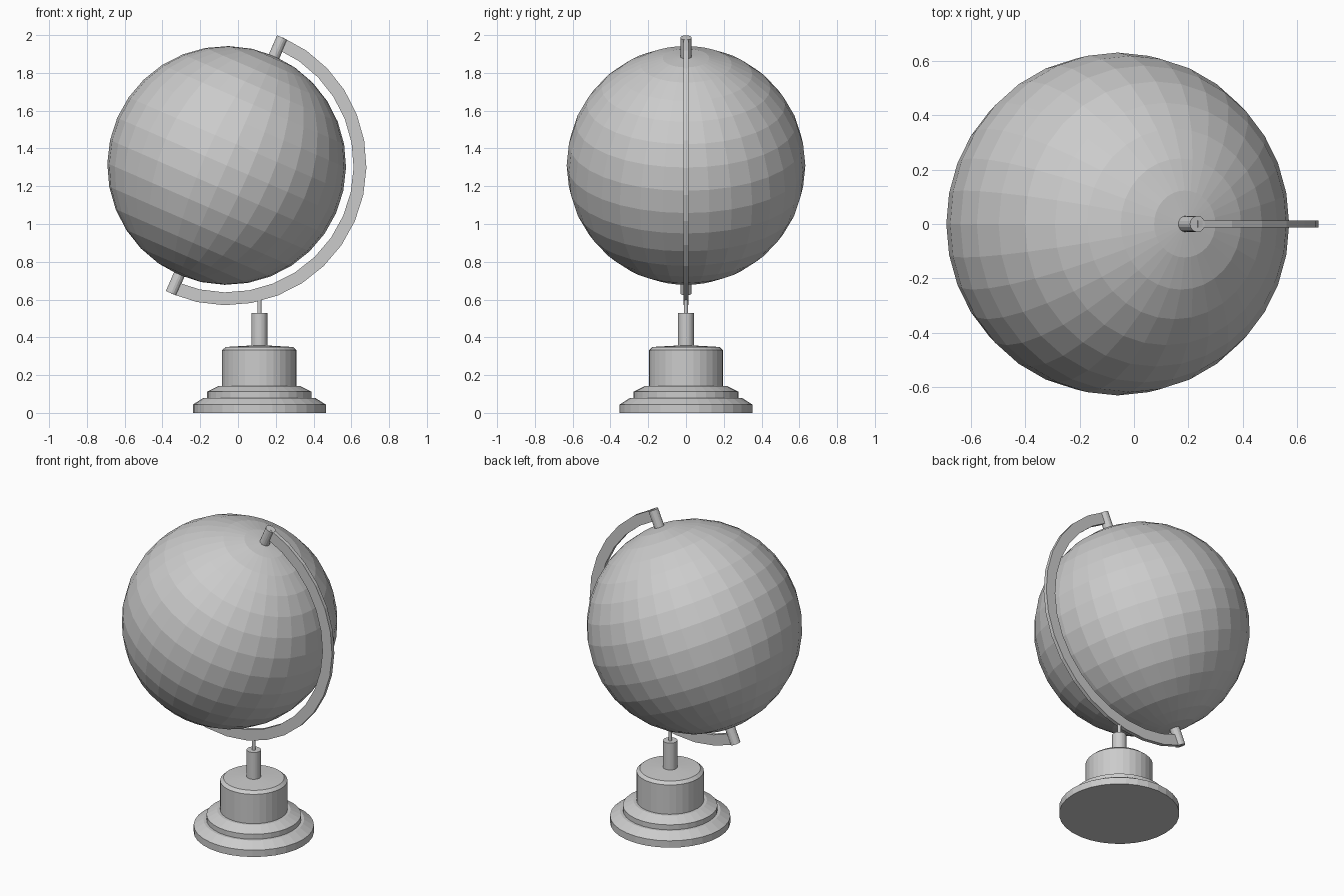
import bpy, bmesh
from math import sin, cos, pi, radians
from mathutils import Matrix, Vector

if "Cube" in bpy.data.objects:
    bpy.data.objects.remove(bpy.data.objects["Cube"])

TILT = radians(23.5)
CENTER = Vector((-0.06, 0, 1.31))
BASE_X = 0.113
TILTED = Matrix.Translation(CENTER) @ Matrix.Rotation(TILT, 4, 'Y')


def finish(name, bm, matrix):
    bmesh.ops.recalc_face_normals(bm, faces=bm.faces[:])
    mesh = bpy.data.meshes.new(name)
    bm.to_mesh(mesh)
    bm.free()
    obj = bpy.data.objects.new(name, mesh)
    obj.matrix_world = matrix
    bpy.context.collection.objects.link(obj)
    return obj


def bridge(bm, rings):
    """Join successive closed vertex rings and cap both ends."""
    for a, b in zip(rings, rings[1:]):
        n = len(a)
        for i in range(n):
            j = (i + 1) % n
            bm.faces.new((a[i], a[j], b[j], b[i]))
    bm.faces.new(rings[0][::-1])
    bm.faces.new(rings[-1])


def lathe(name, profile, sides, matrix):
    bm = bmesh.new()
    bridge(bm, [[bm.verts.new((r * cos(2 * pi * i / sides), r * sin(2 * pi * i / sides), z))
                 for i in range(sides)] for r, z in profile])
    return finish(name, bm, matrix)


# Globe ball, tilted on its axis
bm = bmesh.new()
bmesh.ops.create_uvsphere(bm, u_segments=32, v_segments=16, radius=0.632)
finish("globe_ball", bm, TILTED)

# Half-ring holder from pole to pole
bm = bmesh.new()
rings = []
for k in range(17):
    a = pi * k / 16
    rings.append([bm.verts.new((r * sin(a), y, r * cos(a)))
                  for r, y in ((0.672, -0.012), (0.74, -0.012), (0.74, 0.012), (0.672, 0.012))])
bridge(bm, rings)
finish("meridian_arm", bm, TILTED)

# Axis pins at both poles
for name, s in (("top_pin", 1), ("bottom_pin", -1)):
    lathe(name, [(0.03, s * 0.615), (0.03, s * 0.738)], 16, TILTED)

# Stepped base, stem and thin rod
stand = Matrix.Translation((BASE_X, 0, 0))
lathe("base", [(0.352, 0), (0.352, 0.044), (0.295, 0.08), (0.277, 0.08), (0.277, 0.112),
               (0.215, 0.143), (0.197, 0.143), (0.197, 0.332), (0.178, 0.349), (0.04, 0.357)],
      32, stand)
lathe("stem", [(0.042, 0.34), (0.042, 0.53)], 32, stand)
lathe("rod", [(0.011, 0.52), (0.011, 0.61)], 16, stand)
